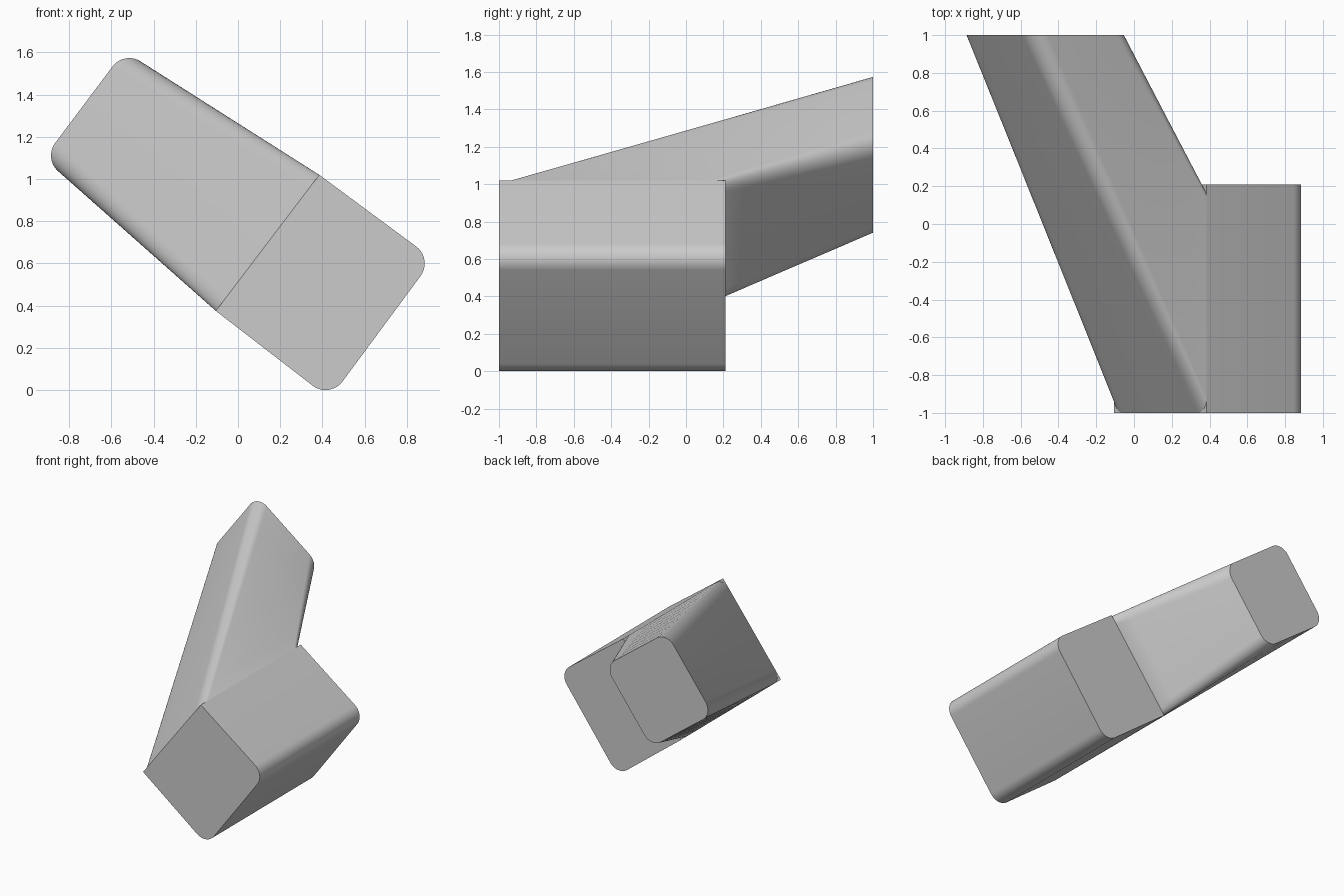
import bpy, bmesh, math
from mathutils import Vector

cube = bpy.data.objects.get("Cube")
if cube:
    bpy.data.objects.remove(cube)

grey = bpy.data.materials.new("light grey")
grey.use_nodes = True
grey.diffuse_color = (0.6, 0.6, 0.6, 1)
grey.node_tree.nodes["Principled BSDF"].inputs["Base Color"].default_value = (0.6, 0.6, 0.6, 1)

# Shared axes: along and across the tilted section, and front to back
U = Vector((0.6, 0, 0.8))
V = Vector((0.8, 0, -0.6))
Y = Vector((0, 1, 0))
FRONT, BACK = -1.0, 0.21
TOP = Vector((0.385, 0, 1.02))
BOTTOM = Vector((-0.105, 0, 0.375))
STEPS = 10


def arc(centre, a, b, radius):
    """Quarter circle that turns from direction a to direction b."""
    angles = [math.pi / 2 * i / STEPS for i in range(STEPS + 1)]
    return [centre + radius * (a * math.cos(t) + b * math.sin(t)) for t in angles]


def rounded_rect(centre, a, b, half_a, half_b, radius):
    """Rounded rectangle whose sides run along a and b."""
    points = []
    for p, q, s, t in ((a, b, 1, 1), (b, -a, -1, 1), (-a, -b, -1, -1), (-b, a, 1, -1)):
        corner = centre + a * s * (half_a - radius) + b * t * (half_b - radius)
        points += arc(corner, p, q, radius)
    return points


def loft(name, rings):
    """Skin a run of matching rings and cap both ends."""
    bm = bmesh.new()
    rows = [[bm.verts.new(p) for p in ring] for ring in rings]
    for low, high in zip(rows, rows[1:]):
        for i in range(len(low)):
            j = (i + 1) % len(low)
            bm.faces.new((low[i], low[j], high[j], high[i]))
    bm.faces.new(rows[0])
    bm.faces.new(rows[-1])
    bmesh.ops.recalc_face_normals(bm, faces=bm.faces)
    mesh = bpy.data.meshes.new(name)
    bm.to_mesh(mesh)
    bm.free()
    mesh.materials.append(grey)
    obj = bpy.data.objects.new(name, mesh)
    bpy.context.collection.objects.link(obj)
    bpy.ops.object.select_all(action="DESELECT")
    obj.select_set(True)
    bpy.context.view_layer.objects.active = obj
    bpy.ops.object.shade_smooth_by_angle(angle=math.radians(30))
    return obj


# Base block: two square corners on the joint, two rounded corners outside
outline = [TOP]
outline += arc(Vector((0.785, 0, 0.6)), U, V, 0.1)
outline += arc(Vector((0.415, 0, 0.1)), V, -U, 0.1)
outline.append(BOTTOM)
loft("base_block", [[p + Y * y for p in outline] for y in (FRONT, BACK)])

# Slanted arm: blends from the block's joint face to a smaller upright end
joint_axis = (TOP - BOTTOM).normalized()
joint_centre = (TOP + BOTTOM) / 2 + Y * (FRONT + BACK) / 2
start = rounded_rect(joint_centre, joint_axis, Y,
                     (TOP - BOTTOM).length / 2, (BACK - FRONT) / 2, 0.08)
end = rounded_rect(Vector((-0.47, 1, 1.157)), U, V, 0.326, 0.326, 0.1)
SPANS = 8
loft("slanted_arm", [[a.lerp(b, k / SPANS) for a, b in zip(start, end)]
                     for k in range(SPANS + 1)])
